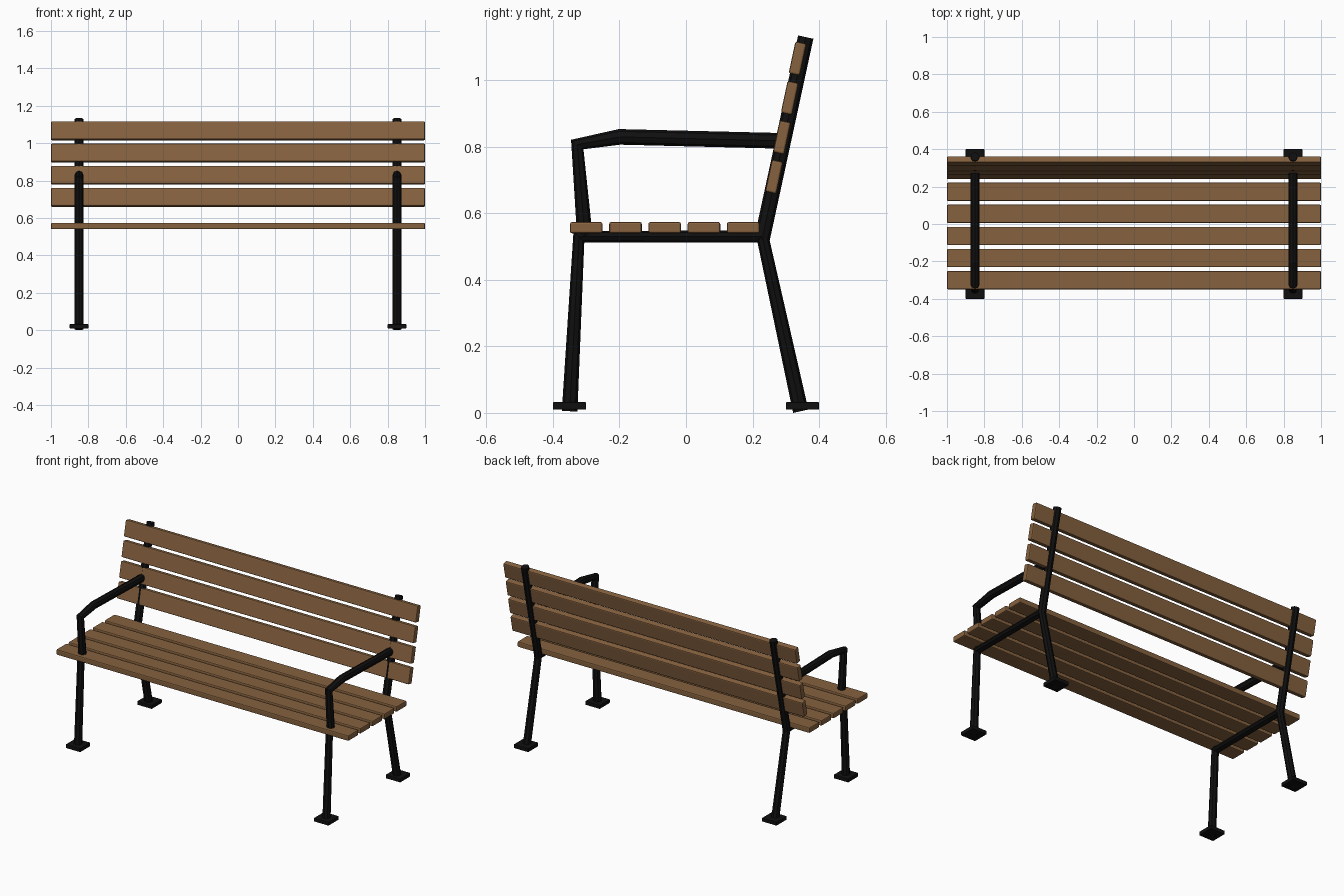
import bpy
from math import radians

cube = bpy.data.objects.get("Cube")
if cube:
    bpy.data.objects.remove(cube, do_unlink=True)


def material(name, colour):
    mat = bpy.data.materials.new(name)
    mat.use_nodes = True
    mat.diffuse_color = (*colour, 1)
    mat.node_tree.nodes["Principled BSDF"].inputs["Base Color"].default_value = (*colour, 1)
    return mat


WOOD = material("brown wood", (0.24, 0.122, 0.05))
IRON = material("black iron", (0.005, 0.005, 0.005))


def block(name, location, size, mat, bevel, tilt=0):
    """Box with softened edges, tilted about x."""
    bpy.ops.mesh.primitive_cube_add(size=1, location=location)
    ob = bpy.context.object
    ob.name = name
    ob.scale = size
    bpy.ops.object.transform_apply(location=False, rotation=False, scale=True)
    ob.rotation_euler.x = tilt
    ob.data.materials.append(mat)
    mod = ob.modifiers.new("soft edges", "BEVEL")
    mod.width = bevel
    mod.segments = 2
    return ob


def tube(name, x, path):
    """Eight-sided bar swept along a (y, z) path in the plane at x."""
    curve = bpy.data.curves.new(name, "CURVE")
    curve.dimensions = "3D"
    curve.bevel_depth = 0.0235
    curve.bevel_resolution = 2
    curve.use_fill_caps = True
    spline = curve.splines.new("POLY")
    spline.points.add(len(path) - 1)
    for point, (y, z) in zip(spline.points, path):
        point.co = (x, y, z, 1)
    spline.use_smooth = False
    curve.materials.append(IRON)
    ob = bpy.data.objects.new(name, curve)
    bpy.context.collection.objects.link(ob)
    bpy.ops.object.select_all(action="DESELECT")
    ob.select_set(True)
    bpy.context.view_layer.objects.active = ob
    bpy.ops.object.convert(target="MESH")


# Seat slats
for i in range(5):
    block(f"seat_slat_{i + 1}", (0, -0.3 + 0.118 * i, 0.557),
          (2, 0.098, 0.034), WOOD, 0.006)

# Backrest slats, bottom to top
for i in range(4):
    block(f"back_slat_{i + 1}", (0, 0.265 + 0.0235 * i, 0.71 + 0.1185 * i),
          (2, 0.034, 0.098), WOOD, 0.006, radians(-12))

# Iron frames with feet
for side, x in (("left", 0.85), ("right", -0.85)):
    tube(f"{side}_leg_frame", x,
         [(-0.35, 0.005), (-0.322, 0.53), (0.23, 0.53), (0.345, 0.005)])
    tube(f"{side}_back_post", x, [(0.228, 0.52), (0.36, 1.13)])
    tube(f"{side}_armrest", x,
         [(-0.304, 0.53), (-0.327, 0.807), (-0.2, 0.83), (0.29, 0.818)])
    for end, y in (("front", -0.35), ("back", 0.35)):
        block(f"{side}_{end}_foot", (x, y, 0.021), (0.1, 0.1, 0.023), IRON, 0.003)
